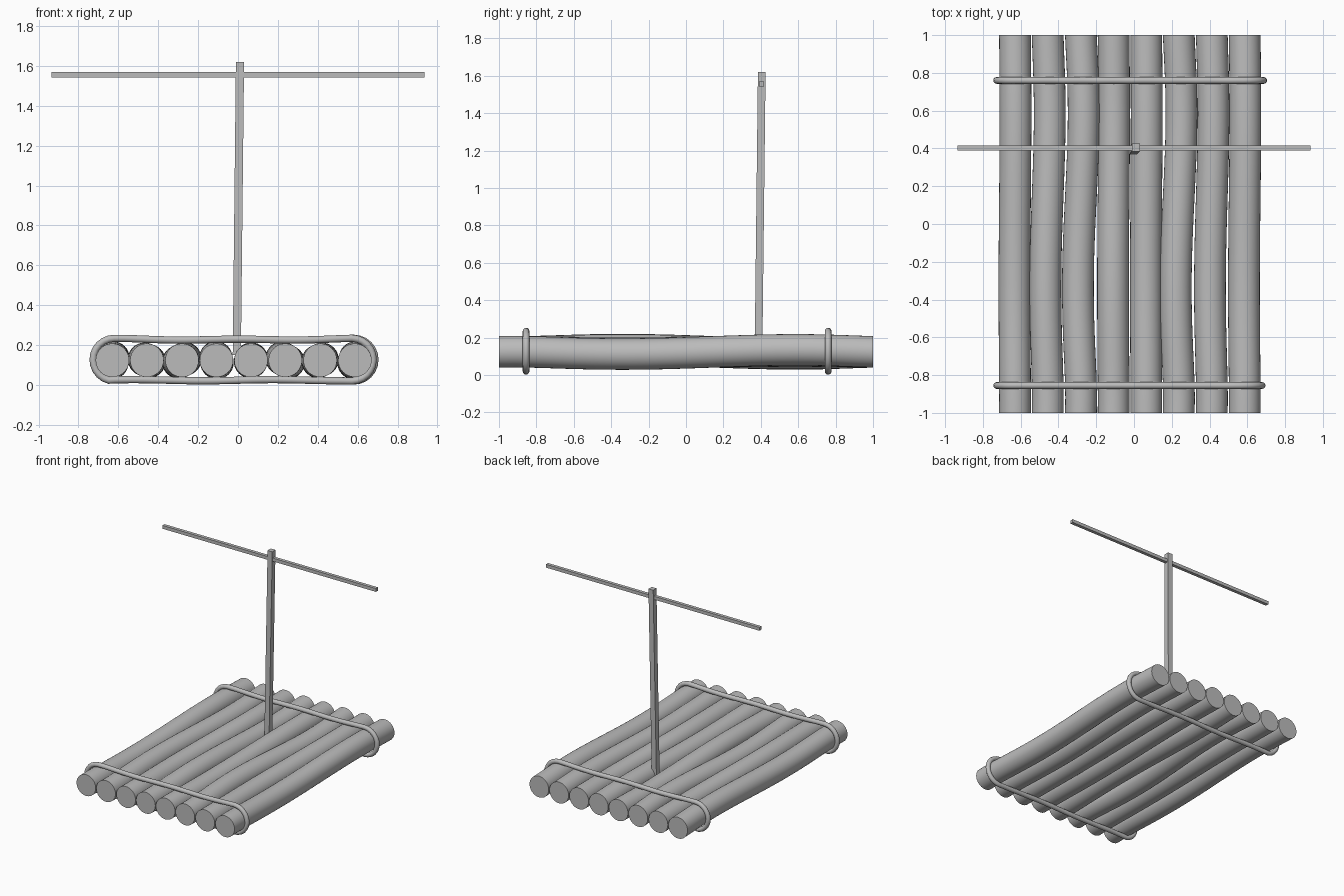
import bpy, bmesh, math
from mathutils import Vector

if "Cube" in bpy.data.objects:
    bpy.data.objects.remove(bpy.data.objects["Cube"], do_unlink=True)

grey = bpy.data.materials.new("plain grey")
grey.use_nodes = True
GREY = (0.5, 0.5, 0.5, 1)
grey.diffuse_color = GREY
grey.node_tree.nodes["Principled BSDF"].inputs["Base Color"].default_value = GREY


def sweep(name, path, side, up, radius, sides, closed=False, turn=0.0, smooth=True):
    """Sweep a regular polygon along a path; side and up are per-ring axes."""
    bm = bmesh.new()
    rings = []
    for p, s, u in zip(path, side, up):
        angles = [turn + math.tau * k / sides for k in range(sides)]
        rings.append([bm.verts.new(p + radius * (math.cos(a) * s + math.sin(a) * u)) for a in angles])
    pairs = list(zip(rings, rings[1:]))
    if closed:
        pairs.append((rings[-1], rings[0]))
    else:
        bm.faces.new(rings[0])
        bm.faces.new(rings[-1])
    for a, b in pairs:
        for k in range(sides):
            j = (k + 1) % sides
            bm.faces.new((a[k], a[j], b[j], b[k]))
    bmesh.ops.recalc_face_normals(bm, faces=bm.faces)
    for f in bm.faces:
        f.smooth = smooth and len(f.verts) == 4
    mesh = bpy.data.meshes.new(name)
    bm.to_mesh(mesh)
    bm.free()
    mesh.materials.append(grey)
    obj = bpy.data.objects.new(name, mesh)
    bpy.context.collection.objects.link(obj)
    if smooth and not closed:
        for e in mesh.edges:
            ends = [mesh.vertices[i].co.y for i in e.vertices]
            e.use_edge_sharp = ends[0] == ends[1] and abs(ends[0]) > 0.99
    return obj


X, Y, Z = Vector((1, 0, 0)), Vector((0, 1, 0)), Vector((0, 0, 1))

# Deck logs: each has a centre, a sideways bend and a vertical bend
LOGS = [(-0.63, 0.003, 0.012), (-0.457, 0.012, -0.005), (-0.281, 0.016, 0.008),
        (-0.108, 0.003, -0.012), (0.065, 0.002, 0.006), (0.237, 0.016, -0.010),
        (0.412, 0.010, 0.005), (0.586, 0.004, 0.012)]
STEPS = 24
for i, (x, bend, lift) in enumerate(LOGS):
    path = []
    for k in range(STEPS + 1):
        y = -1 + 2 * k / STEPS
        wave = math.sin(math.pi * (y - 0.15)) * (1 - abs(y) ** 5)
        path.append(Vector((x + bend * wave, y, 0.124 + lift * wave)))
    sweep(f"deck_log_{i + 1}", path, [X] * len(path), [Z] * len(path), 0.084, 32)


# Lashings: rounded rope loops around the whole deck
def lashing(name, y, x_left, x_right):
    pts = []
    r, mid, top, low = 0.107, 0.127, 0.232, 0.024
    for k in range(24):
        x = x_left + r + (x_right - x_left - 2 * r) * k / 24
        pts.append(Vector((x, y, low + 0.003 * math.sin(9 * x))))
    for k in range(12):
        a = -math.pi / 2 + math.pi * k / 12
        pts.append(Vector((x_right - r + r * math.cos(a), y, mid + r * math.sin(a))))
    for k in range(24):
        x = x_right - r - (x_right - x_left - 2 * r) * k / 24
        pts.append(Vector((x, y, top - 0.005 * math.sin(math.pi * k / 24) + 0.003 * math.cos(10 * x))))
    for k in range(12):
        a = math.pi / 2 + math.pi * k / 12
        pts.append(Vector((x_left + r + r * math.cos(a), y, mid + r * math.sin(a))))
    n = len(pts)
    across = [(pts[(i + 1) % n] - pts[i - 1]).normalized().cross(Y) for i in range(n)]
    sweep(name, pts, across, [Y] * n, 0.018, 12, closed=True)


lashing("front_lashing", -0.855, -0.727, 0.678)
lashing("rear_lashing", 0.76, -0.727, 0.687)

# Mast: slightly leaning square post
mast_path = [Vector((-0.006, 0.388, 0.15)), Vector((0.01, 0.405, 1.62))]
sweep("mast", mast_path, [X] * 2, [Y] * 2, 0.029, 4, turn=math.pi / 4, smooth=False)

# Yard: thin square crossbar
yard_path = [Vector((-0.935, 0.403, 1.556)), Vector((0.935, 0.403, 1.556))]
sweep("yard", yard_path, [Y] * 2, [Z] * 2, 0.0185, 4, turn=math.pi / 4, smooth=False)
